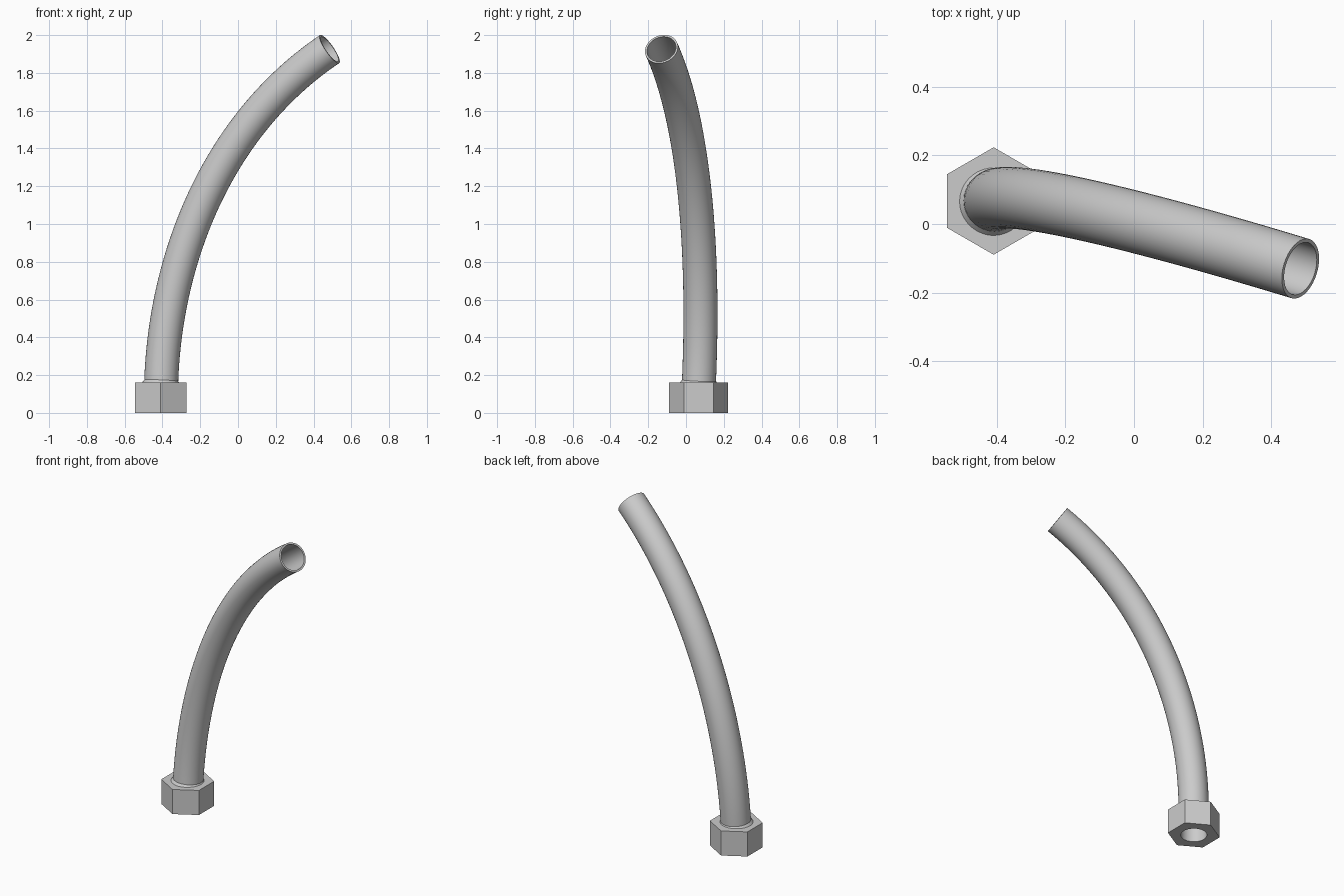
import bpy
import bmesh
from math import cos, sin, pi
from mathutils import Vector
from mathutils.geometry import interpolate_bezier

cube = bpy.data.objects.get("Cube")
if cube:
    bpy.data.objects.remove(cube, do_unlink=True)

SIDES = 36
STEPS = 40
grey = bpy.data.materials.new("light grey")
grey.use_nodes = True
colour = (0.6, 0.6, 0.6, 1)
grey.diffuse_color = colour
grey.node_tree.nodes["Principled BSDF"].inputs["Base Color"].default_value = colour


def closed_skin(name, loops):
    """Bridge a list of point loops, joining the last back to the first."""
    bm = bmesh.new()
    rings = [[bm.verts.new(p) for p in loop] for loop in loops]
    for i, a in enumerate(rings):
        b = rings[(i + 1) % len(rings)]
        for j in range(SIDES):
            k = (j + 1) % SIDES
            bm.faces.new((a[j], a[k], b[k], b[j]))
    bmesh.ops.recalc_face_normals(bm, faces=bm.faces)
    mesh = bpy.data.meshes.new(name)
    bm.to_mesh(mesh)
    bm.free()
    mesh.materials.append(grey)
    obj = bpy.data.objects.new(name, mesh)
    bpy.context.collection.objects.link(obj)
    bpy.ops.object.select_all(action="DESELECT")
    obj.select_set(True)
    bpy.context.view_layer.objects.active = obj
    bpy.ops.object.shade_smooth_by_angle(angle=pi / 6)
    return obj


# Hexagonal nut with a round bore
def nut_loop(z, hexagonal):
    loop = []
    for j in range(SIDES):
        a = 2 * pi * j / SIDES
        off_flat = (a + pi / 6) % (pi / 3) - pi / 6
        r = 0.1355 / cos(off_flat) if hexagonal else 0.078
        loop.append((-0.409 + r * cos(a), 0.067 + r * sin(a), z))
    return loop


closed_skin("hex_nut", [nut_loop(0, False), nut_loop(0, True),
                        nut_loop(0.16, True), nut_loop(0.16, False)])

# Curved hollow pipe, flared slightly where it meets the nut
path = interpolate_bezier(Vector((-0.407, 0.068, 0.155)), Vector((-0.385, 0.1, 0.85)),
                          Vector((-0.09, 0.045, 1.54)), Vector((0.485, -0.13, 1.926)),
                          STEPS)
path.insert(1, path[0].lerp(path[1], 0.3))


def pipe_loop(i, radius):
    t = (path[min(i + 1, STEPS)] - path[max(i - 1, 0)]).normalized()
    u = (Vector((0, 1, 0)) - t * t.y).normalized()
    v = u.cross(t)
    return [path[i] + radius * (cos(2 * pi * j / SIDES) * v + sin(2 * pi * j / SIDES) * u)
            for j in range(SIDES)]


outer = [pipe_loop(i, 0.102 if i == 0 else 0.09) for i in range(STEPS + 1)]
inner = [pipe_loop(i, 0.079) for i in reversed(range(STEPS + 1))]
closed_skin("curved_pipe", outer + inner)
